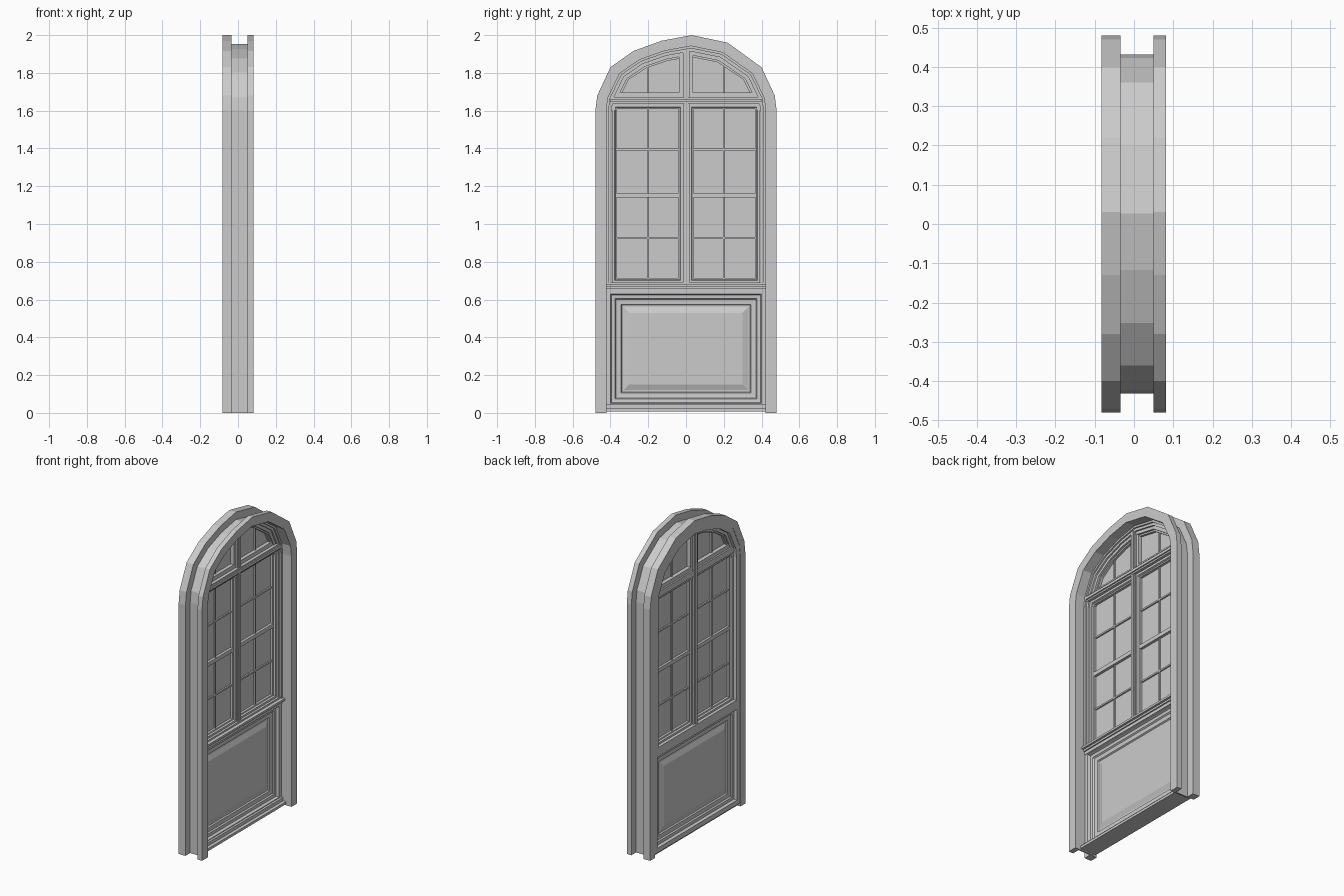
import bpy
import bmesh

old = bpy.data.objects.get("Cube")
if old:
    bpy.data.objects.remove(old, do_unlink=True)

GREY = (0.6, 0.6, 0.6, 1)
mat = bpy.data.materials.new("plain_grey")
mat.use_nodes = True
mat.diffuse_color = GREY
mat.node_tree.nodes["Principled BSDF"].inputs["Base Color"].default_value = GREY

SPRING = 1.6      # height where the arch starts
HALF, RISE = 0.48, 0.4
BACK, FRONT = -0.083, 0.082
ARCH = [(-0.48, 1.6), (-0.47, 1.68), (-0.40, 1.83), (-0.28, 1.915), (-0.13, 1.97),
        (0.03, 2.0), (0.22, 1.96), (0.40, 1.83), (0.47, 1.68), (0.48, 1.6)]


def finish(name, bm):
    bmesh.ops.recalc_face_normals(bm, faces=bm.faces)
    me = bpy.data.meshes.new(name)
    bm.to_mesh(me)
    bm.free()
    me.materials.append(mat)
    ob = bpy.data.objects.new(name, me)
    bpy.context.collection.objects.link(ob)
    return ob


def loft(name, loops, ring=False, closed_loop=True):
    """Skin matching loops; ring joins last to first, otherwise ends are capped."""
    bm = bmesh.new()
    rows = [[bm.verts.new(p) for p in loop] for loop in loops]
    n = len(rows[0])
    pairs = list(zip(rows, rows[1:]))
    if ring:
        pairs.append((rows[-1], rows[0]))
    for a, b in pairs:
        for i in range(n if closed_loop else n - 1):
            j = (i + 1) % n
            bm.faces.new((a[i], a[j], b[j], b[i]))
    if not ring:
        bm.faces.new(rows[0])
        bm.faces.new(rows[-1])
    if not closed_loop:
        bm.faces.new([r[0] for r in rows])
        bm.faces.new([r[-1] for r in rows])
    return finish(name, bm)


def outline(inset, bottom):
    """Arched outline in (y, z), inset from the outermost edge."""
    pts = [(y * (HALF - inset) / HALF, SPRING + (z - SPRING) * (RISE - inset) / RISE)
           for y, z in ARCH]
    if bottom < SPRING:
        pts = [(pts[0][0], bottom)] + pts + [(pts[-1][0], bottom)]
    return pts


def arch_band(name, outer, inner, x0, x1, bottom=0.0):
    section = [(outer, x0), (outer, x1), (inner, x1), (inner, x0)]
    loops = [[(x, y, z) for y, z in outline(i, bottom)] for i, x in section]
    return loft(name, loops, ring=True, closed_loop=False)


def rect_loft(name, rect, profile, ring=False):
    """Sweep an (inset, x) profile around a rectangle."""
    y0, y1, z0, z1 = rect
    loops = [[(x, y0 + i, z0 + i), (x, y1 - i, z0 + i),
              (x, y1 - i, z1 - i), (x, y0 + i, z1 - i)] for i, x in profile]
    return loft(name, loops, ring=ring)


def box(name, x0, x1, y0, y1, z0, z1):
    return rect_loft(name, (y0, y1, z0, z1), [(0, x0), (0, x1)])


# Outer casing: front trim, back trim and the thin lining between them
arch_band("front_trim", 0, 0.058, 0.05, FRONT)
arch_band("back_trim", 0, 0.05, BACK, -0.035)
arch_band("jamb_lining", 0.048, 0.058, -0.05, 0.06)

# Fixed frame around the glazed part
arch_band("window_frame", 0.05, 0.086, BACK + 0.002, 0.01, 0.67)
arch_band("frame_bead", 0.057, 0.07, 0.009, 0.02, 0.68)
arch_band("fan_sash", 0.085, 0.105, -0.06, 0.0, SPRING)
arch_band("fan_sash_bead", 0.104, 0.115, -0.05, -0.012, SPRING)

# Glass sheet
loft("glass", [[(x, y, z) for y, z in outline(0.1, 0.69)] for x in (-0.033, -0.027)])

# Mullion and transom with their mouldings
box("mullion", -0.068, 0.008, -0.016, 0.018, 0.68, 1.92)
box("mullion_bead", -0.075, 0.014, -0.008, 0.01, 0.69, 1.915)
box("transom", -0.068, 0.016, -0.4, 0.4, 1.635, 1.672)
box("transom_bead", -0.062, 0.024, -0.4, 0.4, 1.645, 1.662)

# Casement sashes, fan lights and glazing bars on both sides
SASH = [(0, -0.06), (0, 0.0), (0.014, 0.0), (0.018, -0.01), (0.025, -0.012),
        (0.025, -0.048), (0.018, -0.05), (0.014, -0.06)]
for side, s in (("right", -1), ("left", 1)):
    lo, hi = sorted((s * 0.014, s * 0.392))
    rect_loft(side + "_sash", (lo, hi, 0.688, 1.634), SASH, ring=True)
    lo, hi = sorted((s * 0.03, s * 0.37))
    box(side + "_middle_bar", -0.048, -0.01, lo, hi, 1.14, 1.165)
    for z in (0.925, 1.395):
        box(side + "_glazing_bar", -0.042, -0.018, lo, hi, z - 0.005, z + 0.005)
    mid = s * 0.2
    box(side + "_upright_bar", -0.042, -0.018, mid - 0.005, mid + 0.005, 0.7, 1.62)
    box(side + "_fan_bar", -0.042, -0.018, mid - 0.005, mid + 0.005, 1.68, 1.85)
    lo, hi = sorted((s * 0.014, s * 0.036))
    box(side + "_fan_stile", -0.058, -0.004, lo, hi, 1.66, 1.9)
    lo, hi = sorted((s * 0.02, s * 0.385))
    box(side + "_fan_bottom_rail", -0.058, -0.004, lo, hi, 1.66, 1.697)

# Lower panel: stepped moulding and raised field, the same on both faces
STEPS = [(0, 0.01), (0.03, 0.01), (0.036, -0.006), (0.054, -0.008), (0.06, -0.016),
         (0.085, -0.018), (0.09, -0.026), (0.1, -0.026), (0.13, -0.015)]
rear = [(i, -0.07 - x) for i, x in STEPS]
rect_loft("lower_panel", (-0.43, 0.43, 0.02, 0.66), rear[::-1] + STEPS)

# Sills and rails
box("middle_rail", -0.08, 0.014, -0.43, 0.43, 0.635, 0.69)
box("middle_sill", -0.02, 0.036, -0.425, 0.425, 0.667, 0.68)
box("sill_moulding", -0.02, 0.022, -0.425, 0.425, 0.655, 0.668)
box("bottom_sill", -0.07, 0.045, -0.425, 0.425, 0.008, 0.024)
box("bottom_rail_moulding", -0.02, 0.024, -0.425, 0.425, 0.022, 0.045)
